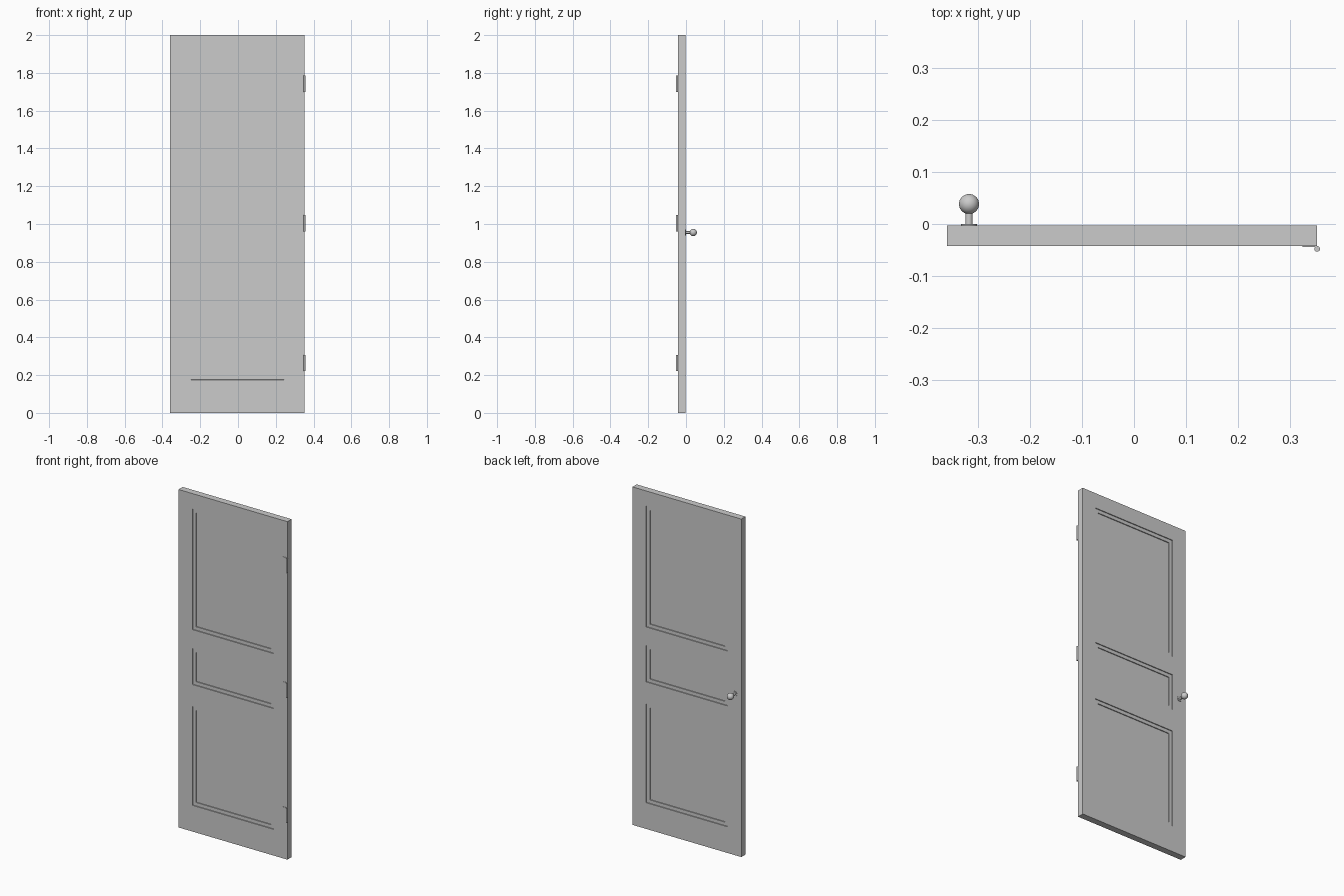
import bpy, bmesh, math
from mathutils import Vector, Matrix

if "Cube" in bpy.data.objects:
    bpy.data.objects.remove(bpy.data.objects["Cube"])

X0, X1 = -0.36, 0.353          # door sides
Y0, Y1 = -0.042, -0.003        # front and back face
MARGIN, LEDGE, STEP, WALL = 0.09, 0.02, 0.005, 0.0003
PANELS = [(0.155, 0.74), (0.87, 1.085), (1.195, 1.91)]
HINGES = [0.264, 1.004, 1.743]


def to_object(name, bm):
    mesh = bpy.data.meshes.new(name)
    bm.to_mesh(mesh)
    bm.free()
    obj = bpy.data.objects.new(name, mesh)
    bpy.context.collection.objects.link(obj)
    return obj


def add_box(bm, lo, hi):
    lo, hi = Vector(lo), Vector(hi)
    mat = Matrix.Translation((lo + hi) / 2) @ Matrix.Diagonal((*(hi - lo), 1))
    bmesh.ops.create_cube(bm, size=1, matrix=mat)


def smooth(obj):
    bpy.ops.object.select_all(action='DESELECT')
    obj.select_set(True)
    bpy.context.view_layer.objects.active = obj
    bpy.ops.object.shade_smooth_by_angle(angle=math.radians(40))


# Door leaf: slab cut along the panel borders, panels stepped in on both faces
bm = bmesh.new()
add_box(bm, (X0, Y0, 0), (X1, Y1, 2))
cuts = [((x, 0, 0), (1, 0, 0)) for x in (X0 + MARGIN, X1 - MARGIN)]
cuts += [((0, 0, z), (0, 0, 1)) for panel in PANELS for z in panel]
for co, no in cuts:
    bmesh.ops.bisect_plane(bm, geom=bm.verts[:] + bm.edges[:] + bm.faces[:],
                           plane_co=co, plane_no=no)
bm.normal_update()


def is_panel(face):
    c = face.calc_center_median()
    return (abs(face.normal.y) > 0.9 and X0 + MARGIN < c.x < X1 - MARGIN
            and any(a < c.z < b for a, b in PANELS))


panels = [f for f in bm.faces if is_panel(f)]
for thickness, depth in ((WALL, -STEP), (LEDGE, 0), (WALL, -STEP)):
    bmesh.ops.inset_individual(bm, faces=panels, thickness=thickness,
                               depth=depth, use_even_offset=True)
    bm.normal_update()
to_object("door_leaf", bm)

# Hinges: thin leaf on the front face with a pin at the door edge
for i, z in enumerate(HINGES, 1):
    bm = bmesh.new()
    add_box(bm, (0.325, -0.0445, z - 0.043), (X1, Y0 + 0.001, z + 0.043))
    bmesh.ops.create_cone(bm, cap_ends=True, segments=24, radius1=0.0055,
                          radius2=0.0055, depth=0.087,
                          matrix=Matrix.Translation((X1, -0.048, z)))
    smooth(to_object(f"hinge_{i}", bm))

# Knob on the back face: rosette, stem and ball
KNOB_X, KNOB_Z = -0.318, 0.955
bm = bmesh.new()
for radius, ya, yb in ((0.015, Y1 - 0.001, 0.0), (0.007, Y1, 0.024)):
    mat = (Matrix.Translation((KNOB_X, (ya + yb) / 2, KNOB_Z))
           @ Matrix.Rotation(math.pi / 2, 4, 'X'))
    bmesh.ops.create_cone(bm, cap_ends=True, segments=32, radius1=radius,
                          radius2=radius, depth=yb - ya, matrix=mat)
bmesh.ops.create_uvsphere(bm, u_segments=32, v_segments=16, radius=0.0193,
                          matrix=Matrix.Translation((KNOB_X, 0.0385, KNOB_Z)))
smooth(to_object("door_knob", bm))
